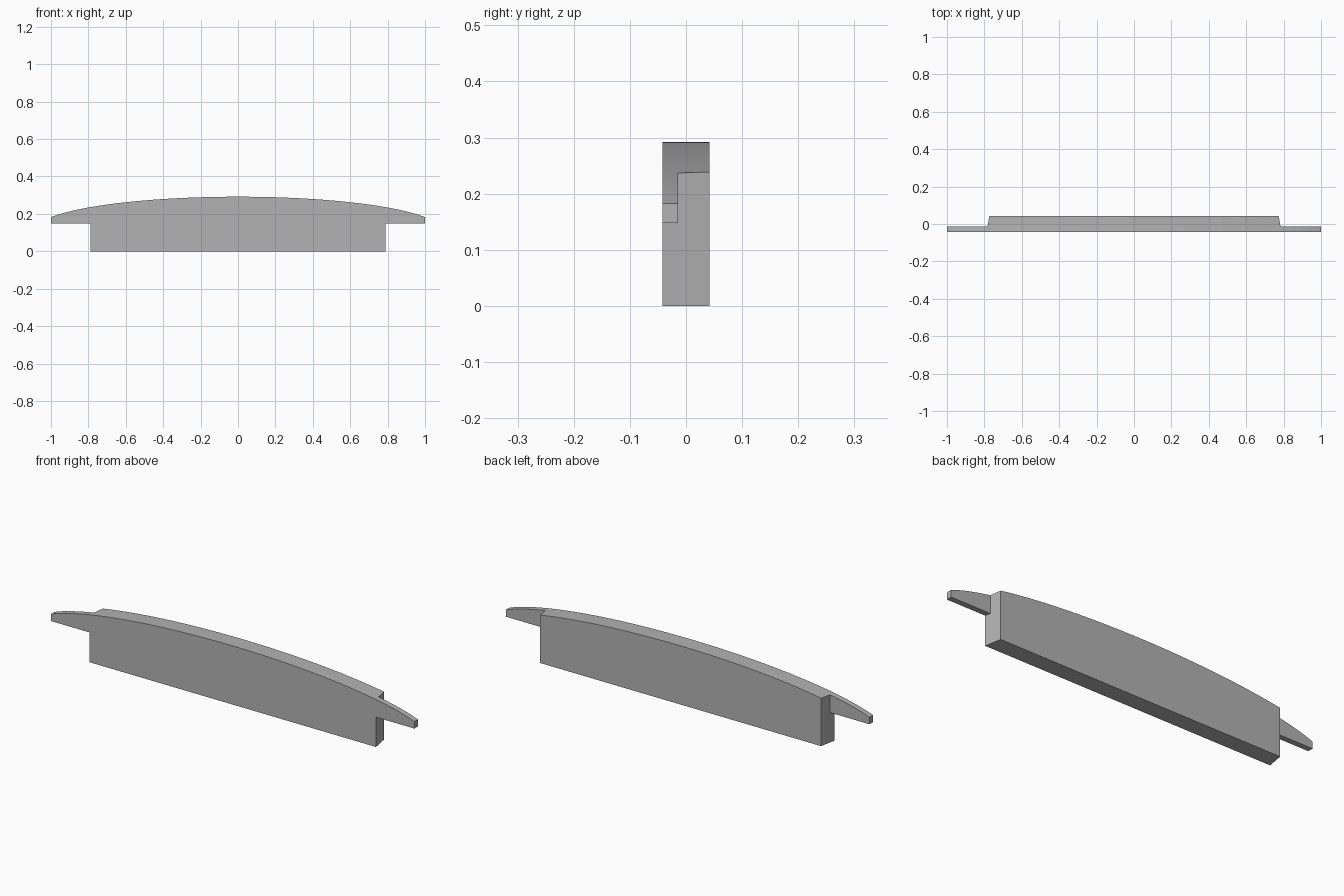
import bpy
import bmesh
import math

if "Cube" in bpy.data.objects:
    bpy.data.objects.remove(bpy.data.objects["Cube"])

HALF_DEPTH = 0.042
LIP_BACK = -0.014
LIP_BOTTOM = 0.148
CROWN = 0.292
SEGMENTS = 48


def arch_height(x):
    """Shallow elliptical crown, flatter in the middle."""
    return CROWN - 0.178 * (1 - math.sqrt(1 - 0.85 * x * x))


def shoulder_x(y):
    """The ends of the body taper slightly toward the back."""
    return 0.781 - 0.18 * y


def make_prism(name, start, end):
    """Solid between two matching outlines."""
    bm = bmesh.new()
    a = [bm.verts.new(p) for p in start]
    b = [bm.verts.new(p) for p in end]
    bm.faces.new(a)
    bm.faces.new(b)
    for i in range(len(a)):
        j = (i + 1) % len(a)
        bm.faces.new((a[i], a[j], b[j], b[i]))
    bmesh.ops.recalc_face_normals(bm, faces=bm.faces[:])
    mesh = bpy.data.meshes.new(name)
    bm.to_mesh(mesh)
    bm.free()
    obj = bpy.data.objects.new(name, mesh)
    bpy.context.collection.objects.link(obj)
    return obj


# Arched plank, full length and full depth
xs = [1 - 2 * i / SEGMENTS for i in range(SEGMENTS + 1)]
outline = [(-1, 0), (1, 0)] + [(x, arch_height(x)) for x in xs]
plank = make_prism("arched_panel",
                   [(x, -HALF_DEPTH, z) for x, z in outline],
                   [(x, HALF_DEPTH, z) for x, z in outline])

# L-shaped cut at each end leaves the thin front lip
notch = [(-0.1, -0.1), (0.1, -0.1), (0.1, 0.5),
         (LIP_BACK, 0.5), (LIP_BACK, LIP_BOTTOM), (-0.1, LIP_BOTTOM)]
bpy.context.view_layer.objects.active = plank
for side in (-1, 1):
    cutter = make_prism("notch_cutter",
                        [(side * shoulder_x(y), y, z) for y, z in notch],
                        [(side * 1.2, y, z) for y, z in notch])
    cutter.hide_render = True
    cut = plank.modifiers.new("end_notch", "BOOLEAN")
    cut.operation = "DIFFERENCE"
    cut.solver = "EXACT"
    cut.object = cutter
    bpy.ops.object.modifier_apply(modifier=cut.name)
    bpy.data.objects.remove(cutter)

# Plain grey finish
grey = bpy.data.materials.new("plain_grey")
grey.use_nodes = True
colour = (0.45, 0.45, 0.45, 1)
grey.diffuse_color = colour
grey.node_tree.nodes["Principled BSDF"].inputs["Base Color"].default_value = colour
plank.data.materials.clear()
plank.data.materials.append(grey)

bpy.ops.object.select_all(action="DESELECT")
plank.select_set(True)
bpy.ops.object.shade_smooth_by_angle(angle=math.radians(30))
